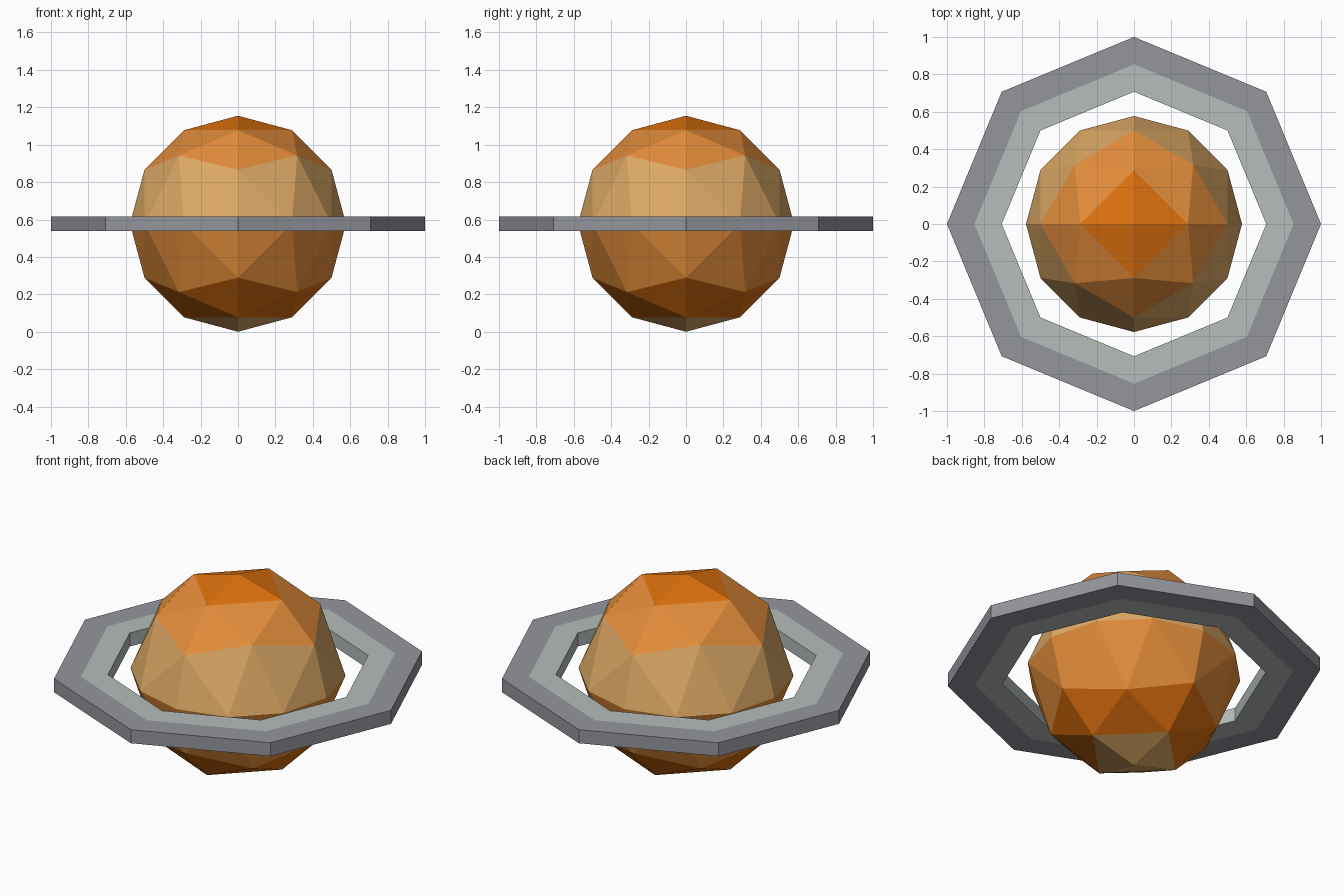
import bpy, bmesh, math
from mathutils import Vector

if "Cube" in bpy.data.objects:
    bpy.data.objects.remove(bpy.data.objects["Cube"])

R = 0.5774          # planet radius, its centre sits at the same height
HALF = 0.04         # half thickness of the ring


def material(name, r, g, b):
    def lin(c):
        c /= 255
        return c / 12.92 if c <= 0.04045 else ((c + 0.055) / 1.055) ** 2.4
    m = bpy.data.materials.new(name)
    m.diffuse_color = (lin(r), lin(g), lin(b), 1)
    m.use_nodes = True
    m.node_tree.nodes["Principled BSDF"].inputs["Base Color"].default_value = m.diffuse_color
    return m


deep = material("deep orange", 220, 112, 14)
mid = material("soft orange", 226, 140, 58)
tan = material("sand", 222, 170, 102)
grey = material("ring grey", 148, 150, 157)
pale = material("ring pale grey", 181, 189, 187)


def finish(name, bm, mats):
    bmesh.ops.remove_doubles(bm, verts=bm.verts, dist=1e-4)
    bmesh.ops.recalc_face_normals(bm, faces=bm.faces)
    me = bpy.data.meshes.new(name)
    bm.to_mesh(me)
    bm.free()
    for m in mats:
        me.materials.append(m)
    ob = bpy.data.objects.new(name, me)
    ob.location.z = R
    bpy.context.collection.objects.link(ob)


# planet: octahedral sphere, three rows per octant, one colour per row
bm = bmesh.new()
ROWS = 3
row_colours = {1: (0, 1, 2), -1: (2, 0, 1)}   # from pole to equator
for s in (1, -1):
    pole = Vector((0, 0, s))
    for k in range(4):
        a, b = (Vector((round(math.cos(t)), round(math.sin(t)), 0))
                for t in (k * math.pi / 2, (k + 1) * math.pi / 2))
        grid = []
        for i in range(ROWS + 1):
            t = math.pi / 2 * i / ROWS
            p, q = (pole * math.cos(t) + e * math.sin(t) for e in (a, b))
            ang = p.angle(q)
            row = [p]
            if i:
                row = [(p * math.sin(ang * (1 - j / i)) + q * math.sin(ang * j / i)) / math.sin(ang)
                       for j in range(i + 1)]
            grid.append([bm.verts.new(v * R) for v in row])
        for i in range(ROWS):
            up, lo = grid[i], grid[i + 1]
            tris = [(up[j], lo[j], lo[j + 1]) for j in range(i + 1)]
            tris += [(up[j], lo[j + 1], up[j + 1]) for j in range(i)]
            for tri in tris:
                bm.faces.new(tri).material_index = row_colours[s][i]
finish("planet", bm, [deep, mid, tan])

# ring: profile swept around eight sides, inner half pale
bm = bmesh.new()
r_in, r_mid, r_out = 0.7071, 0.8536, 1.0
profile = [(r_in, HALF), (r_mid, HALF), (r_out, HALF),
           (r_out, -HALF), (r_mid, -HALF), (r_in, -HALF)]
loops = [[bm.verts.new((r * math.cos(k * math.pi / 4), r * math.sin(k * math.pi / 4), z))
          for r, z in profile] for k in range(8)]
for k in range(8):
    p, q = loops[k], loops[(k + 1) % 8]
    for i in range(6):
        n = (i + 1) % 6
        f = bm.faces.new((p[i], p[n], q[n], q[i]))
        f.material_index = 0 if 1 <= i <= 3 else 1
finish("ring", bm, [grey, pale])
